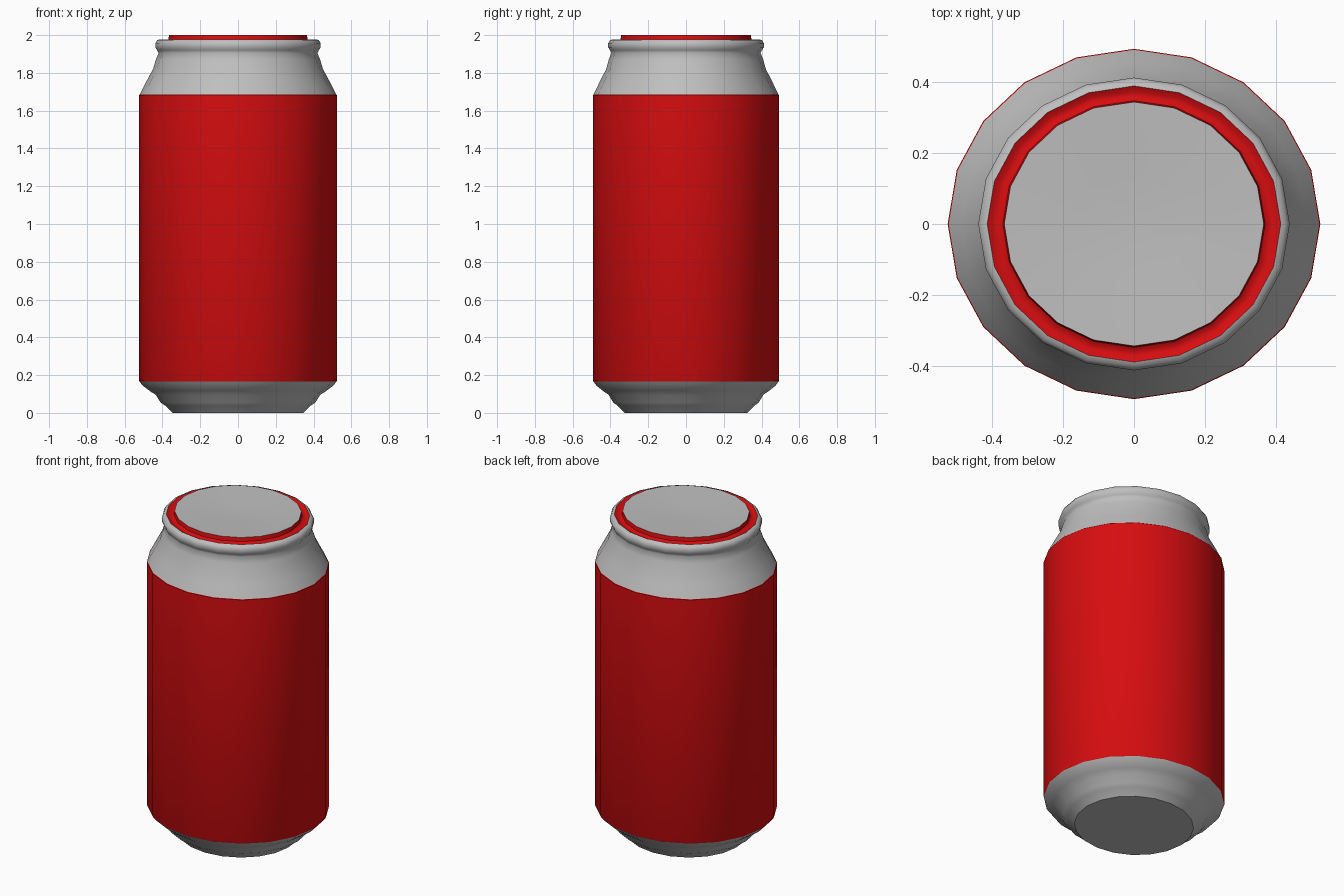
import bpy, bmesh, math

if "Cube" in bpy.data.objects:
    bpy.data.objects.remove(bpy.data.objects["Cube"])

SIDES = 20
Y_RATIO = 0.94  # the can is slightly oval


def material(name, rgb):
    m = bpy.data.materials.new(name)
    m.diffuse_color = (*rgb, 1)
    m.use_nodes = True
    m.node_tree.nodes["Principled BSDF"].inputs["Base Color"].default_value = m.diffuse_color
    return m


aluminium = material("aluminium grey", (0.52, 0.52, 0.52))
red = material("label red", (0.68, 0.004, 0.005))


def lathe(name, profile, mat, angle=35):
    """Revolve (radius, z) points, listed bottom/outside first; radius 0 makes a pole."""
    bm = bmesh.new()
    rings = []
    for r, z in profile:
        if r == 0:
            rings.append([bm.verts.new((0, 0, z))] * SIDES)
            continue
        ring = []
        for i in range(SIDES):
            a = 2 * math.pi * i / SIDES
            ring.append(bm.verts.new((r * math.cos(a), r * Y_RATIO * math.sin(a), z)))
        rings.append(ring)
    for lo, hi in zip(rings, rings[1:]):
        for i in range(SIDES):
            j = (i + 1) % SIDES
            corners = list(dict.fromkeys((lo[i], lo[j], hi[j], hi[i])))
            bm.faces.new(corners)
    mesh = bpy.data.meshes.new(name)
    bm.to_mesh(mesh)
    bm.free()
    mesh.materials.append(mat)
    obj = bpy.data.objects.new(name, mesh)
    bpy.context.collection.objects.link(obj)
    bpy.ops.object.select_all(action='DESELECT')
    obj.select_set(True)
    bpy.context.view_layer.objects.active = obj
    bpy.ops.object.shade_smooth_by_angle(angle=math.radians(angle))
    return obj


# Tapered base with its stepped foot
lathe("base", [(0, 0.0), (0.345, 0.0), (0.385, 0.038), (0.41, 0.055), (0.435, 0.095),
               (0.47, 0.118), (0.505, 0.145), (0.521, 0.165)], aluminium, 40)

# Printed body wall
lathe("body_label", [(0.521, 0.165), (0.524, 0.17), (0.524, 1.682), (0.521, 1.685)], red)

# Shoulder, neck and rolled rim
lathe("shoulder_and_rim", [(0.521, 1.685), (0.485, 1.755), (0.45, 1.82), (0.435, 1.87),
                           (0.42, 1.905), (0.428, 1.92), (0.438, 1.935), (0.438, 1.957),
                           (0.428, 1.973), (0.413, 1.978)], aluminium, 60)

# Red grooved ring rising to the lid edge
lathe("lid_ring", [(0.413, 1.978), (0.396, 1.968), (0.382, 1.968), (0.369, 1.976),
                   (0.365, 2.0)], red)

# Lid, dished very slightly toward the centre
lathe("lid", [(0.365, 2.0), (0.16, 1.992), (0.08, 1.988), (0, 1.988)], aluminium)
